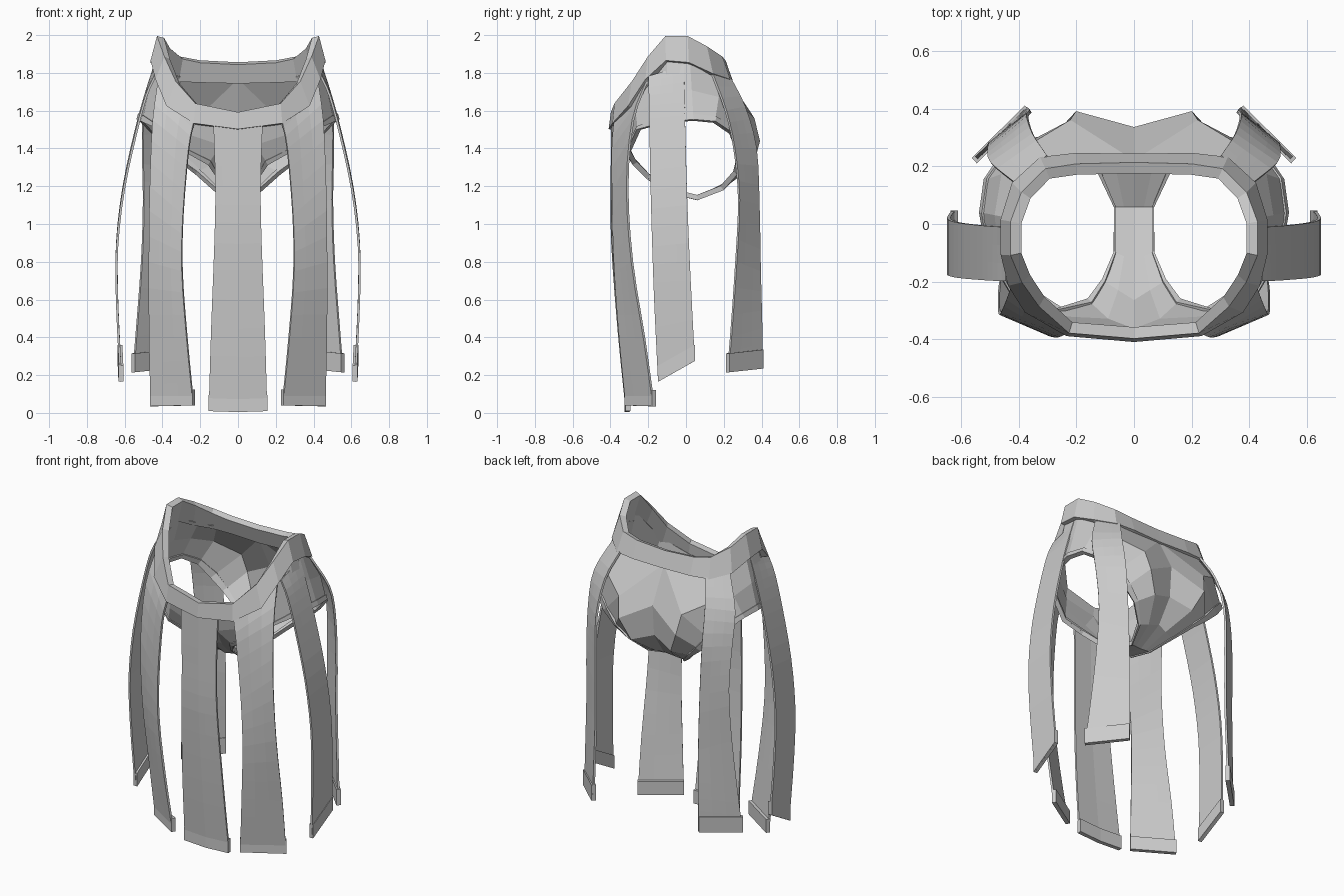
import bpy, bmesh
from mathutils import Vector as V


def finish(name, rows, closed, thick):
    """Loft a list of point rows into a thickened half, mirrored over x."""
    bm = bmesh.new()
    vs = [[bm.verts.new(p) for p in r] for r in rows]
    n = len(rows[0])
    for a, b in zip(vs, vs[1:]):
        for i in range(n if closed else n - 1):
            j = (i + 1) % n
            bm.faces.new((a[i], a[j], b[j], b[i]))
    bmesh.ops.recalc_face_normals(bm, faces=bm.faces)
    me = bpy.data.meshes.new(name)
    bm.to_mesh(me)
    bm.free()
    ob = bpy.data.objects.new(name, me)
    bpy.context.collection.objects.link(ob)
    m = ob.modifiers.new("mirror", 'MIRROR')
    m.use_clip = True
    m.merge_threshold = 0.002
    s = ob.modifiers.new("thickness", 'SOLIDIFY')
    s.thickness, s.offset = thick, 0
    return ob


def smooth_path(pts, n=3):
    """Catmull-Rom resample."""
    p = [V(q) for q in pts]
    p = [2 * p[0] - p[1]] + p + [2 * p[-1] - p[-2]]
    out = []
    for i in range(1, len(p) - 2):
        a, b, c, d = p[i - 1:i + 3]
        for k in range(n):
            t = k / n
            out.append(0.5 * (2 * b + (c - a) * t + (2 * a - 5 * b + 4 * c - d) * t * t
                              + (3 * b - a - 3 * c + d) * t ** 3))
    return out + [p[-2]]


def strip(name, left, right, hem_height=0.085):
    """Hanging cloth strip between two edge paths, with a thicker hem."""
    L, R = smooth_path(left), smooth_path(right)
    rows = [[a.lerp(b, t / 3) for t in range(4)] for a, b in zip(L, R)]
    finish(name, rows, False, 0.012)
    up = [(r + V((0, 0, hem_height))) for r in rows[-1]]
    finish(name + "_hem", [up, rows[-1]], False, 0.026)


# Belt: high at the hips, dipping in front and at the back
top = [(0, -.378, 1.59), (.22, -.36, 1.635), (.32, -.27, 1.75), (.375, -.19, 1.88),
       (.41, -.105, 1.99), (.41, .005, 1.99), (.375, .1, 1.935), (.3, .175, 1.88),
       (.2, .19, 1.86), (0, .195, 1.85)]
low = [(0, -.39, 1.5), (.23, -.37, 1.53), (.37, -.29, 1.62), (.425, -.2, 1.76),
       (.445, -.1, 1.86), (.445, .01, 1.85), (.41, .13, 1.79), (.32, .215, 1.76),
       (.2, .228, 1.755), (0, .225, 1.75)]
finish("belt", [top, low], False, 0.04)

# Briefs: each half is a ring from waist and centre line to the leg opening
waist = [(0, -.37, 1.53), (.22, -.35, 1.56), (.37, -.27, 1.66), (.43, -.1, 1.87),
         (.43, .02, 1.86), (.38, .14, 1.8), (.29, .205, 1.78), (0, .215, 1.77),
         (0, .33, 1.55), (0, .315, 1.36), (0, .22, 1.22), (0, .06, 1.135),
         (0, -.13, 1.18), (0, -.27, 1.33)]
leg = [(.16, -.27, 1.32), (.27, -.305, 1.38), (.41, -.25, 1.5), (.5, -.1, 1.54),
       (.525, .04, 1.55), (.51, .15, 1.54), (.45, .24, 1.48), (.38, .27, 1.4),
       (.3, .275, 1.33), (.22, .26, 1.27), (.13, .19, 1.19), (.07, .06, 1.14),
       (.07, -.1, 1.18), (.11, -.2, 1.25)]
waist, leg = [V(p) for p in waist], [V(p) for p in leg]
mid = [a.lerp(b, .5) for a, b in zip(waist, leg)]
bulge = {0: (.09, -.335, 1.42), 5: (.455, .17, 1.67), 6: (.36, .27, 1.64),
         7: (.22, .355, 1.56), 8: (.2, .385, 1.44), 9: (.14, .35, 1.31)}
for i, p in bulge.items():
    mid[i] = V(p)
finish("briefs", [waist, mid, leg], True, 0.014)
trim = [a.lerp(b, .2) for a, b in zip(leg, mid)]
finish("leg_trim", [trim, leg], True, 0.028)

# Front centre strip (right half, mirrored)
zs = [(1.53, .13, -.385), (1.2, .12, -.388), (.9, .125, -.385),
      (.45, .142, -.352), (.01, .155, -.308)]
strip("front_strip", [(0, y - .005, z - .005) for z, w, y in zs],
      [(w, y, z) for z, w, y in zs])

# Front corner strips
strip("front_corner_strip",
      [(.23, -.375, 1.55), (.26, -.388, 1.4), (.29, -.385, 1.05), (.295, -.375, .75),
       (.27, -.35, .4), (.235, -.315, .04)],
      [(.42, -.2, 1.77), (.45, -.28, 1.55), (.465, -.31, 1.2), (.47, -.285, .8),
       (.468, -.22, .39), (.46, -.17, .035)])

# Side strips, with a sloping lower end
side = [(.44, 1.84), (.485, 1.7), (.54, 1.5), (.605, 1.2), (.64, .9), (.64, .6)]
strip("side_strip",
      [(x, -.198 + .03 * (i / 5) ** 2, z - (.06 if i == 0 else .02)) for i, (x, z) in enumerate(side)]
      + [(.62, -.148, .165)],
      [(x, -.01 + .04 * (i / 5) ** 2, z) for i, (x, z) in enumerate(side)]
      + [(.625, .047, .275)])

# Back corner strips
strip("back_corner_strip",
      [(.41, .14, 1.79), (.495, .21, 1.6), (.505, .255, 1.4), (.5, .28, 1.13),
       (.51, .265, .8), (.54, .237, .4), (.555, .22, .215)],
      [(.3, .235, 1.77), (.35, .31, 1.62), (.37, .37, 1.4), (.365, .385, 1.1),
       (.36, .392, .75), (.365, .4, .45), (.37, .402, .235)], 0.1)
